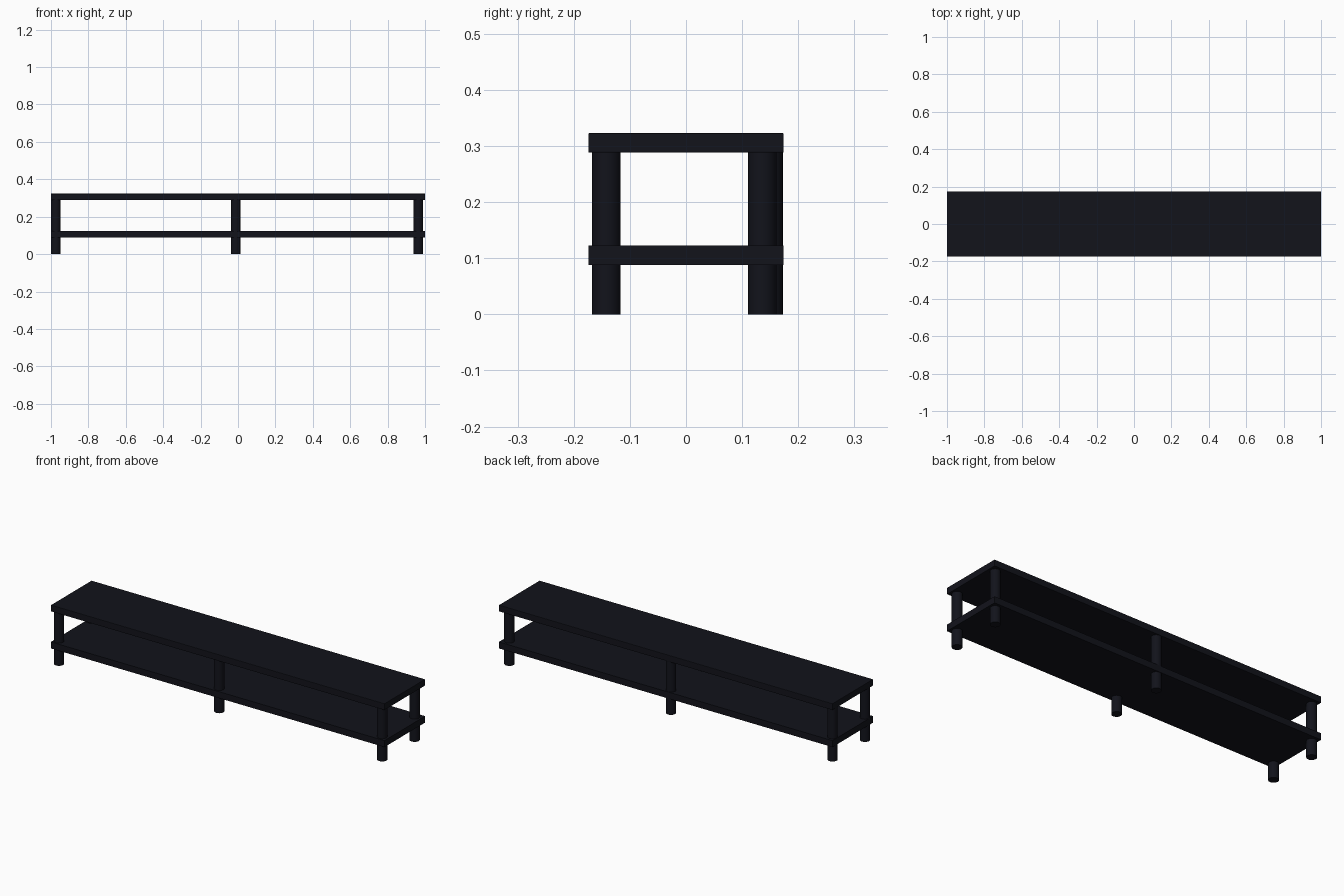
import bpy

if "Cube" in bpy.data.objects:
    bpy.data.objects.remove(bpy.data.objects["Cube"])

mat = bpy.data.materials.new("black_wood")
mat.diffuse_color = (0.006, 0.0065, 0.011, 1)
mat.use_nodes = True
mat.node_tree.nodes["Principled BSDF"].inputs["Base Color"].default_value = mat.diffuse_color


def board(name, z0, z1, bevel=0.0):
    bpy.ops.mesh.primitive_cube_add(size=1, location=(0, 0, (z0 + z1) / 2))
    ob = bpy.context.object
    ob.name = name
    ob.scale = (2.0, 0.348, z1 - z0)
    bpy.ops.object.transform_apply(location=False, rotation=False, scale=True)
    ob.data.materials.append(mat)
    if bevel:
        mod = ob.modifiers.new("soft_edges", "BEVEL")
        mod.width = bevel
        mod.segments = 2
    return ob


def leg(name, x, y, top=0.289, radius=0.0255):
    bpy.ops.mesh.primitive_cylinder_add(vertices=32, radius=radius, depth=top,
                                        location=(x, y, top / 2))
    ob = bpy.context.object
    ob.name = name
    ob.data.materials.append(mat)
    bpy.ops.object.shade_smooth_by_angle()
    return ob


# Two long boards
board("top_board", 0.288, 0.323, bevel=0.002)
board("lower_shelf", 0.088, 0.123)

# Three pairs of round legs running through the lower shelf
for side, x, back_y in (("left", -0.974, 0.136),
                        ("middle", -0.013, 0.147),
                        ("right", 0.964, 0.136)):
    leg(f"{side}_front_leg", x, -0.142)
    leg(f"{side}_back_leg", x, back_y)
